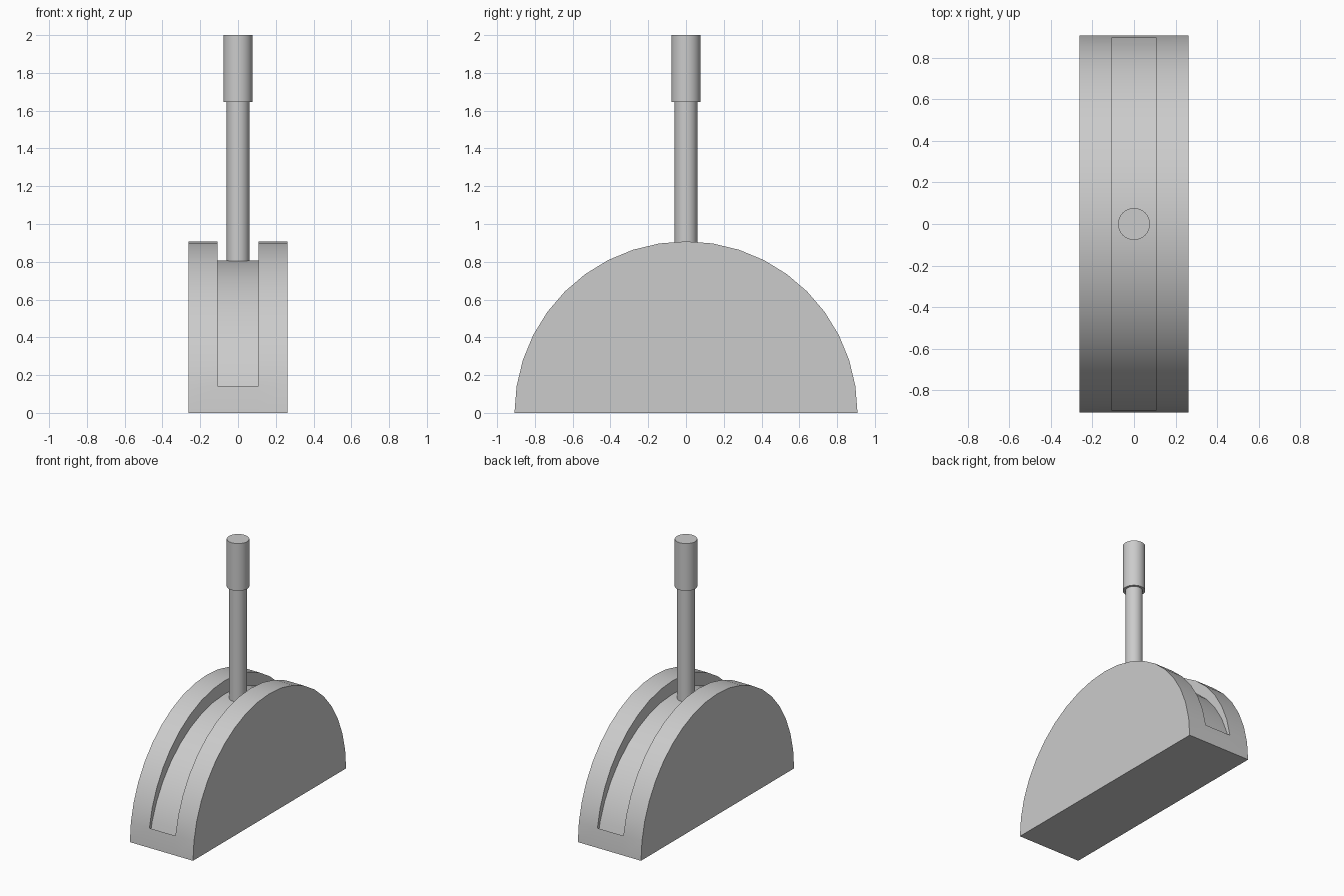
import bpy, bmesh
from math import sin, cos, pi

if "Cube" in bpy.data.objects:
    bpy.data.objects.remove(bpy.data.objects["Cube"])

R, HALF_W, HALF_SLOT, DEPTH, SEG = 0.908, 0.262, 0.108, 0.1, 20


def finish(bm, name):
    bmesh.ops.recalc_face_normals(bm, faces=bm.faces)
    mesh = bpy.data.meshes.new(name)
    bm.to_mesh(mesh)
    bm.free()
    obj = bpy.data.objects.new(name, mesh)
    bpy.context.collection.objects.link(obj)
    bpy.context.view_layer.objects.active = obj
    obj.select_set(True)
    bpy.ops.object.shade_smooth_by_angle(angle=pi / 6)
    obj.select_set(False)
    return obj


# Half-round housing: arc strips across the width, with a sunken track in the middle
bm = bmesh.new()
rows = [[bm.verts.new((x, -R * cos(pi * i / SEG), R * sin(pi * i / SEG)))
         for i in range(SEG + 1)]
        for x in (-HALF_W, -HALF_SLOT, HALF_SLOT, HALF_W)]
track = []
for a, b in zip(rows, rows[1:]):
    for i in range(SEG):
        f = bm.faces.new((a[i], b[i], b[i + 1], a[i + 1]))
        if a is rows[1] and 0 < i < SEG - 1:
            track.append(f)
bm.faces.new(rows[0])                       # flat sides
bm.faces.new(rows[-1])
bm.faces.new([r[0] for r in rows] + [r[-1] for r in reversed(rows)])  # base
bmesh.ops.recalc_face_normals(bm, faces=bm.faces)

# Track floor dropped straight down into the housing
ext = bmesh.ops.extrude_face_region(bm, geom=track)["geom"]
bmesh.ops.translate(bm, vec=(0, 0, -DEPTH),
                    verts=[v for v in ext if isinstance(v, bmesh.types.BMVert)])
bmesh.ops.delete(bm, geom=[f for f in track if f.is_valid], context='FACES_ONLY')
finish(bm, "lever_housing")


# Lever rod and thicker hand grip
def cylinder(name, radius, z0, z1):
    bm = bmesh.new()
    bmesh.ops.create_cone(bm, cap_ends=True, segments=32, radius1=radius,
                          radius2=radius, depth=z1 - z0)
    bmesh.ops.translate(bm, vec=(0, 0, (z0 + z1) / 2), verts=bm.verts)
    return finish(bm, name)


cylinder("lever_rod", 0.06, 0.78, 1.66)
cylinder("hand_grip", 0.077, 1.645, 2.0)
